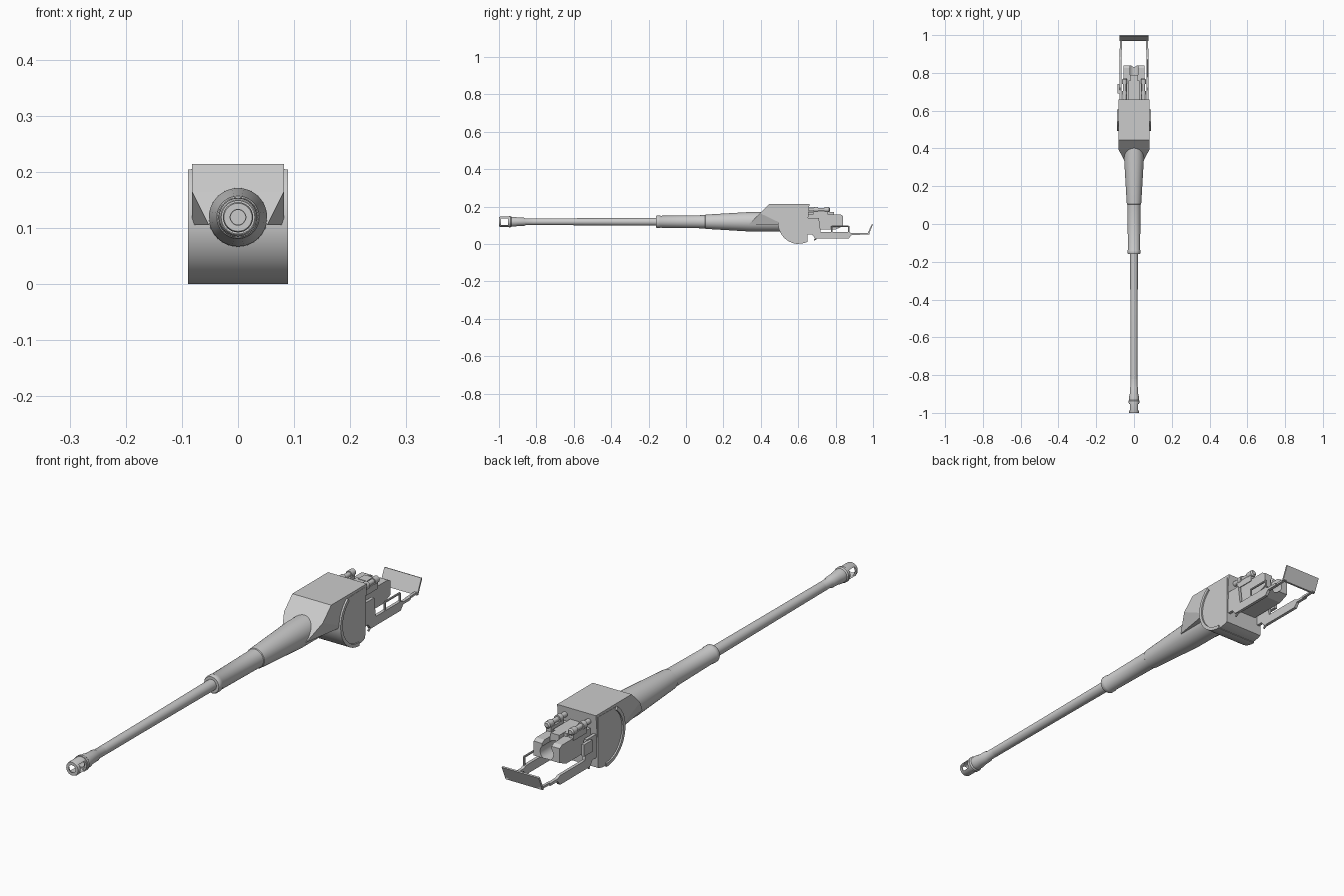
import bpy, bmesh, math
from mathutils import Vector

if "Cube" in bpy.data.objects:
    bpy.data.objects.remove(bpy.data.objects["Cube"])

AXIS = 0.119  # height of the bore line
grey = bpy.data.materials.new("plain grey")
grey.diffuse_color = (0.6, 0.6, 0.6, 1)
grey.use_nodes = True
grey.node_tree.nodes["Principled BSDF"].inputs["Base Color"].default_value = grey.diffuse_color


def finish(name, bm, smooth=False):
    bmesh.ops.recalc_face_normals(bm, faces=bm.faces)
    me = bpy.data.meshes.new(name)
    bm.to_mesh(me)
    bm.free()
    me.materials.append(grey)
    ob = bpy.data.objects.new(name, me)
    bpy.context.collection.objects.link(ob)
    if smooth:
        bpy.ops.object.select_all(action='DESELECT')
        ob.select_set(True)
        bpy.context.view_layer.objects.active = ob
        bpy.ops.object.shade_smooth_by_angle(angle=math.radians(35))
    return ob


def lathe(name, profile, x=0, z=AXIS, n=32, loop=False):
    """Spin (y, radius) points about a line parallel to y."""
    bm = bmesh.new()
    rings = [[bm.verts.new((x + r * math.cos(2 * math.pi * i / n), y,
                            z + r * math.sin(2 * math.pi * i / n)))
              for i in range(n)] for y, r in profile]
    pairs = list(zip(rings, rings[1:]))
    if loop:
        pairs.append((rings[-1], rings[0]))
    for a, b in pairs:
        for i in range(n):
            j = (i + 1) % n
            bm.faces.new((a[i], a[j], b[j], b[i]))
    if not loop:
        bm.faces.new(rings[0])
        bm.faces.new(rings[-1])
    return finish(name, bm, True)


def prism(name, pts, x0, x1, smooth=False):
    """Extrude a (y, z) outline from x0 to x1."""
    bm = bmesh.new()
    a = [bm.verts.new((x0, y, z)) for y, z in pts]
    b = [bm.verts.new((x1, y, z)) for y, z in pts]
    bm.faces.new(a)
    bm.faces.new(b)
    for i in range(len(pts)):
        j = (i + 1) % len(pts)
        bm.faces.new((a[i], a[j], b[j], b[i]))
    return finish(name, bm, smooth)


def box(name, x0, x1, y0, y1, z0, z1):
    return prism(name, [(y0, z0), (y1, z0), (y1, z1), (y0, z1)], x0, x1)


def hull(name, pts):
    bm = bmesh.new()
    for p in pts:
        bm.verts.new(p)
    bmesh.ops.convex_hull(bm, input=bm.verts)
    bmesh.ops.dissolve_limit(bm, angle_limit=0.01, verts=bm.verts, edges=bm.edges)
    return finish(name, bm)


def rod(name, p, q, r=0.004):
    bm = bmesh.new()
    p, q = Vector(p), Vector(q)
    m = (q - p).to_track_quat('Z', 'Y').to_matrix().to_4x4()
    m.translation = (p + q) / 2
    bmesh.ops.create_cone(bm, cap_ends=True, segments=8, radius1=r, radius2=r,
                          depth=(q - p).length, matrix=m)
    return finish(name, bm, True)


def cut(ob, cutter):
    m = ob.modifiers.new("cut", 'BOOLEAN')
    m.operation, m.solver, m.object = 'DIFFERENCE', 'EXACT', cutter
    cutter.hide_render = True
    cutter.hide_viewport = True


def arc(r, a0, a1, n=20):
    return [(0.605 + r * math.cos(math.radians(a0 + (a1 - a0) * i / n)),
             0.113 + r * math.sin(math.radians(a0 + (a1 - a0) * i / n)))
            for i in range(n + 1)]


# muzzle brake with open side windows
brake = lathe("muzzle_brake", [(-1, 0.014), (-1, 0.025), (-0.994, 0.027),
                               (-0.94, 0.027), (-0.94, 0.014), (-0.955, 0.021),
                               (-0.988, 0.021)], loop=True)
cut(brake, box("window_cutter", -0.05, 0.05, -0.988, -0.953,
               AXIS - 0.018, AXIS + 0.018))
lathe("muzzle_collar", [(-0.80, 0.013), (-0.947, 0.013), (-0.947, 0.030),
                        (-0.938, 0.030), (-0.933, 0.026), (-0.915, 0.026),
                        (-0.90, 0.0225), (-0.865, 0.0215), (-0.858, 0.018),
                        (-0.80, 0.018)])
# barrel tube, sleeve and tapered root
lathe("barrel", [(-0.82, 0.018), (-0.5, 0.019), (-0.14, 0.021)])
lathe("barrel_sleeve", [(-0.16, 0.026), (-0.16, 0.031), (-0.155, 0.034),
                        (-0.14, 0.034), (-0.136, 0.032), (0.09, 0.035),
                        (0.11, 0.036)])
lathe("barrel_root", [(0.10, 0.033), (0.105, 0.038), (0.12, 0.039),
                      (0.34, 0.052), (0.54, 0.053)])

# mantlet with sloped front and cheeks
hull("mantlet", [(s * x, y, z) for s in (-1, 1) for x, y, z in (
    (0.082, 0.445, 0.214), (0.082, 0.66, 0.214), (0.082, 0.395, 0.165),
    (0.052, 0.337, 0.105), (0.082, 0.52, 0.105), (0.082, 0.65, 0.105))])
# rounded rotor drum and its wider rim
prism("rotor_drum", arc(0.111, 126, 293, 32) + [(0.65, 0.05), (0.65, 0.205)],
      -0.083, 0.083, True)
prism("rotor_rim", arc(0.113, 126.4, 270, 28) + arc(0.100, 270, 126.4, 28),
      -0.089, 0.089, True)

# breech with open rear cradle
breech = prism("breech", [(0.64, 0.078), (0.80, 0.078), (0.84, 0.095),
                          (0.84, 0.15), (0.825, 0.158), (0.64, 0.158)],
               -0.055, 0.055)
cut(breech, lathe("bore_cutter", [(0.74, 0.028), (0.9, 0.028)]))
cut(breech, box("slot_cutter", -0.020, 0.020, 0.79, 0.9, 0.125, 0.2))
box("breech_top", -0.03, 0.03, 0.65, 0.76, 0.155, 0.170)
box("breech_latch", -0.018, 0.018, 0.75, 0.79, 0.15, 0.172)
for s, side in ((-1, "left"), (1, "right")):
    # recoil cylinders with end nuts
    lathe(side + "_recoil_cylinder",
          [(0.64, 0.010), (0.685, 0.010), (0.685, 0.014), (0.705, 0.014),
           (0.705, 0.009), (0.74, 0.009), (0.74, 0.013), (0.765, 0.013),
           (0.77, 0.008)], x=s * 0.05, z=0.184, n=16)
    box(side + "_cylinder_mount", *sorted((s * 0.038, s * 0.058)),
        0.68, 0.76, 0.15, 0.176)
    # recoil guard side plates and thin tail rails
    prism(side + "_guard_plate",
          [(0.645, 0.14), (0.71, 0.14), (0.72, 0.065), (0.87, 0.065),
           (0.885, 0.058), (0.93, 0.058), (0.93, 0.048), (0.885, 0.048),
           (0.87, 0.03), (0.69, 0.03), (0.675, 0.05), (0.645, 0.05)],
          s * 0.066, s * 0.078)
    prism(side + "_tail_rail", [(0.92, 0.05), (0.98, 0.052), (0.98, 0.06),
                                (0.92, 0.058)], s * 0.064, s * 0.074)
    rod(side + "_hook", (s * 0.07, 0.71, 0.04), (s * 0.07, 0.685, 0.021))

# tilted rear deflector plate
prism("rear_deflector", [(0.968, 0.05), (0.976, 0.05), (1.0, 0.105),
                         (0.994, 0.107)], -0.078, 0.078)
# hand rail on the right guard
loop = [(0.074, 0.78, 0.06), (0.074, 0.78, 0.096), (0.074, 0.87, 0.096),
        (0.074, 0.87, 0.06)]
for i in range(3):
    rod("hand_rail_%d" % (i + 1), loop[i], loop[i + 1])
# control box on the left guard
box("control_box", -0.088, -0.076, 0.69, 0.74, 0.09, 0.135)
